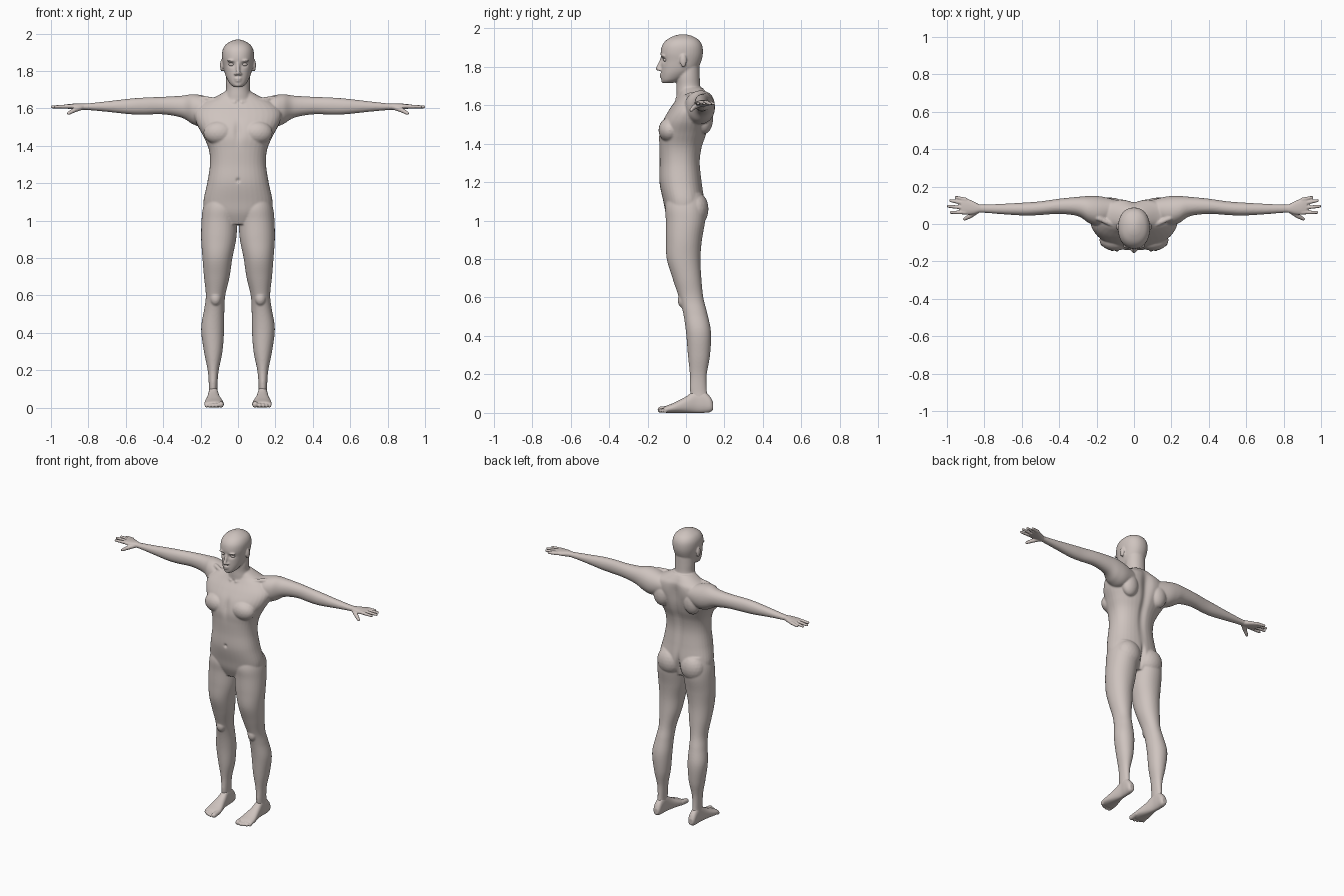
import bpy
import bmesh
from math import cos, sin, pi, exp, copysign
from mathutils import Vector, Matrix

old = bpy.data.objects.get("Cube")
if old:
    bpy.data.objects.remove(old, do_unlink=True)

skin = bpy.data.materials.new("pale_skin")
skin.use_nodes = True
SKIN = (0.62, 0.55, 0.52, 1)
skin.diffuse_color = SKIN
for node in skin.node_tree.nodes:
    if node.type == 'BSDF_PRINCIPLED':
        node.inputs["Base Color"].default_value = SKIN
        node.inputs["Roughness"].default_value = 0.6


def spline(rows, steps=6):
    """Catmull-Rom interpolation of whole rows of numbers."""
    out = []
    for i in range(len(rows) - 1):
        a, b, c, d = (rows[max(0, min(len(rows) - 1, i + k))] for k in (-1, 0, 1, 2))
        for s in range(steps):
            t = s / steps
            out.append([q + 0.5 * t * (r - p + t * (2*p - 5*q + 4*r - e + t * (3*(q - r) + e - p)))
                        for p, q, r, e in zip(a, b, c, d)])
    return out + [list(rows[-1])]


def loft(bm, axes, rows, power=2.3, sides=36):
    """Skin rounded sections; each row is (station, low, high, low, high) on the named axes."""
    order = ["xyz".index(c) for c in axes]
    rings = []
    for t, a0, a1, b0, b1 in spline(rows):
        ring = []
        for i in range(sides):
            c, s = cos(2 * pi * i / sides), sin(2 * pi * i / sides)
            p = [0, 0, 0]
            p[order[0]] = t
            p[order[1]] = (a0 + a1) / 2 + (a1 - a0) / 2 * copysign(abs(c) ** (2 / power), c)
            p[order[2]] = (b0 + b1) / 2 + (b1 - b0) / 2 * copysign(abs(s) ** (2 / power), s)
            ring.append(bm.verts.new(p))
        rings.append(ring)
    for lo, hi in zip(rings, rings[1:]):
        for i in range(sides):
            j = (i + 1) % sides
            bm.faces.new((lo[i], lo[j], hi[j], hi[i]))
    bm.faces.new(rings[0])
    bm.faces.new(rings[-1])


def centred(rows):
    """Rows (z, half width, front, back) become symmetric loft rows."""
    return [(z, -w, w, f, b) for z, w, f, b in rows]


def blob(bm, centre, size):
    m = Matrix.Translation(centre) @ Matrix.Diagonal(size).to_4x4()
    bmesh.ops.create_icosphere(bm, subdivisions=3, radius=1, matrix=m)


def stroke(bm, a, b, ra, rb, count=12):
    """A tapering round limb made of overlapping balls."""
    for i in range(count + 1):
        t = i / count
        r = ra + (rb - ra) * t
        blob(bm, Vector(a).lerp(Vector(b), t), (r, r, r))


def mirror_all(bm):
    copy = bmesh.ops.duplicate(bm, geom=bm.verts[:] + bm.edges[:] + bm.faces[:])
    for g in copy["geom"]:
        if isinstance(g, bmesh.types.BMVert):
            g.co.x = -g.co.x


def finish(mesh, name):
    mesh.name = name
    mesh.materials.clear()
    mesh.materials.append(skin)
    mesh.shade_smooth()
    obj = bpy.data.objects.new(name, mesh)
    bpy.context.collection.objects.link(obj)
    return obj


def fuse(bm, name, voxel, relax, dents=()):
    """Melt overlapping parts into one skin, press in the dents, then relax it."""
    bmesh.ops.recalc_face_normals(bm, faces=bm.faces[:])
    raw = bpy.data.meshes.new(name)
    bm.to_mesh(raw)
    bm.free()
    temp = bpy.data.objects.new("blend", raw)
    bpy.context.collection.objects.link(temp)
    mod = temp.modifiers.new("melt", 'REMESH')
    mod.mode = 'VOXEL'
    mod.voxel_size = voxel
    dg = bpy.context.evaluated_depsgraph_get()
    mesh = bpy.data.meshes.new_from_object(temp.evaluated_get(dg))
    bpy.data.objects.remove(temp, do_unlink=True)
    for v in mesh.vertices:
        x, y, z = abs(v.co.x), v.co.y, v.co.z
        for (cx, cy, cz), (rx, ry, rz), push in dents:
            if abs(z - cz) < 2.5 * rz and abs(x - cx) < 2.5 * rx:
                d = ((x - cx) / rx) ** 2 + ((y - cy) / ry) ** 2 + ((z - cz) / rz) ** 2
                v.co.y += push * exp(-d)
    obj = finish(mesh, name)
    mod = obj.modifiers.new("relax", 'SMOOTH')
    mod.factor = 0.5
    mod.iterations = relax
    return obj


def mirrored_copy(obj, name):
    mesh = obj.data.copy()
    mesh.transform(Matrix.Diagonal((-1, 1, 1, 1)))
    mesh.flip_normals()
    twin = finish(mesh, name)
    for m in obj.modifiers:
        mod = twin.modifiers.new(m.name, 'SMOOTH')
        mod.factor, mod.iterations = m.factor, m.iterations


# Body: paired parts first
bm = bmesh.new()
loft(bm, "xyz", [  # arm
    (.10, .02, .13, 1.53, 1.64), (.18, -.01, .148, 1.5, 1.667), (.24, .005, .15, 1.515, 1.676),
    (.3, .042, .145, 1.55, 1.668), (.4, .054, .135, 1.568, 1.662), (.5, .048, .121, 1.567, 1.658),
    (.58, .045, .115, 1.569, 1.652), (.7, .052, .108, 1.582, 1.638), (.8, .06, .104, 1.591, 1.627),
    (.84, .06, .106, 1.593, 1.625)], power=2.1)
loft(bm, "zxy", [  # leg
    (1.14, .03, .165, -.09, .08), (1.07, 0, .187, -.108, .1), (1, .003, .195, -.105, .1),
    (.9, .01, .197, -.105, .083), (.8, .03, .19, -.1, .075), (.7, .045, .182, -.07, .08),
    (.6, .068, .172, -.037, .09), (.52, .073, .182, -.015, .11), (.42, .074, .197, 0, .13),
    (.3, .083, .182, .01, .125), (.2, .103, .162, .02, .108), (.12, .11, .156, .02, .108),
    (.07, .11, .157, .03, .115), (.04, .112, .154, .04, .11)], power=2.1)
blob(bm, (.1, -.085, 1.47), (.085, .058, .065))    # chest muscle
blob(bm, (.115, .095, 1.53), (.06, .046, .08))     # shoulder blade
blob(bm, (.088, .05, 1.06), (.085, .067, .09))     # buttock
blob(bm, (.12, -.015, .585), (.03, .028, .04))     # kneecap
stroke(bm, (.02, -.045, 1.63), (.19, .03, 1.655), .012, .014)  # collar bone
blob(bm, (.087, -.014, 1.83), (.009, .018, .034))  # ear
blob(bm, (.034, -.121, 1.855), (.026, .011, .007)) # brow
blob(bm, (.013, -.135, 1.784), (.009, .011, .008)) # nostril
mirror_all(bm)

# Body: central parts
loft(bm, "zxy", centred([  # torso
    (.98, .1, -.08, .06), (1.04, .17, -.105, .085), (1.1, .185, -.118, .095),
    (1.2, .165, -.138, .083), (1.3, .15, -.137, .074), (1.38, .156, -.139, .084),
    (1.45, .185, -.14, .108), (1.52, .222, -.12, .126), (1.58, .232, -.085, .135),
    (1.63, .19, -.05, .132), (1.66, .125, -.035, .115), (1.69, .07, -.03, .09)]))
loft(bm, "zxy", centred([  # neck
    (1.55, .08, 0, .1), (1.63, .088, -.045, .1), (1.66, .075, -.05, .088), (1.7, .064, -.05, .076),
    (1.75, .064, -.05, .072), (1.82, .06, -.04, .07)]), power=2)
loft(bm, "zxy", centred([  # head
    (1.714, .022, -.12, -.07), (1.73, .042, -.127, -.03), (1.76, .06, -.129, .02),
    (1.79, .071, -.129, .06), (1.83, .079, -.128, .08), (1.87, .085, -.132, .088),
    (1.91, .083, -.124, .084), (1.94, .067, -.1, .065), (1.96, .036, -.062, .03),
    (1.968, .01, -.03, 0)]), power=2.2)
stroke(bm, (0, -.126, 1.842), (0, -.145, 1.79), .008, .012)  # nose
blob(bm, (0, -.128, 1.76), (.021, .01, .006))   # upper lip
blob(bm, (0, -.126, 1.747), (.018, .01, .006))  # lower lip
blob(bm, (0, -.117, 1.728), (.02, .013, .013))  # chin

body_dents = [
    ((.034, -.125, 1.835), (.017, .03, .011), .014),   # eye socket
    ((0, .11, 1.4), (.024, .07, .2), -.014),           # spine groove
    ((0, .13, 1.58), (.045, .06, .08), -.018),         # between shoulder blades
    ((0, .1, 1.05), (.012, .06, .07), -.025),          # buttock cleft
    ((0, -.14, 1.48), (.018, .05, .06), .01),          # breastbone
    ((0, -.138, 1.215), (.008, .03, .009), .014),      # navel
]
fuse(bm, "body", .005, 6, body_dents)

# Closed eyes
for side, x in (("left", .034), ("right", -.034)):
    bm = bmesh.new()
    blob(bm, (x, -.105, 1.835), (.016, .014, .01))
    mesh = bpy.data.meshes.new("eye")
    bm.to_mesh(mesh)
    bm.free()
    finish(mesh, side + "_eye")

# Hands: palm, four fingers and a lowered thumb
bm = bmesh.new()
loft(bm, "xyz", [(.8, .066, .098, 1.595, 1.623), (.83, .06, .106, 1.592, 1.626),
                 (.86, .052, .122, 1.593, 1.626), (.9, .05, .138, 1.597, 1.624),
                 (.925, .056, .138, 1.6, 1.62)])
for base, tip_x, tip_y in ((.062, .978, .062), (.086, .992, .095),
                           (.109, .98, .125), (.13, .95, .142)):
    stroke(bm, (.9, base, 1.611), (tip_x, tip_y, 1.608), .0115, .0085)
stroke(bm, (.84, .07, 1.605), (.877, .042, 1.59), .015, .0125)
stroke(bm, (.877, .042, 1.59), (.905, .027, 1.574), .0125, .009)
hand = fuse(bm, "left_hand", .0035, 4)
mirrored_copy(hand, "right_hand")

# Feet: heel to ball, then five toes
bm = bmesh.new()
loft(bm, "yxz", [(.141, .117, .149, .015, .055), (.125, .108, .158, .004, .085),
                 (.09, .107, .159, 0, .115), (.05, .106, .158, 0, .118),
                 (0, .096, .166, 0, .085), (-.06, .08, .178, 0, .054),
                 (-.1, .077, .18, 0, .038), (-.115, .08, .176, .004, .03)])
for x, tip, r in ((.092, -.131, .0165), (.116, -.134, .0115), (.135, -.128, .011),
                  (.152, -.12, .0105), (.168, -.108, .01)):
    stroke(bm, (x, -.08, .022), (x, tip, r), r, r)
foot = fuse(bm, "left_foot", .0035, 4)
mirrored_copy(foot, "right_foot")
